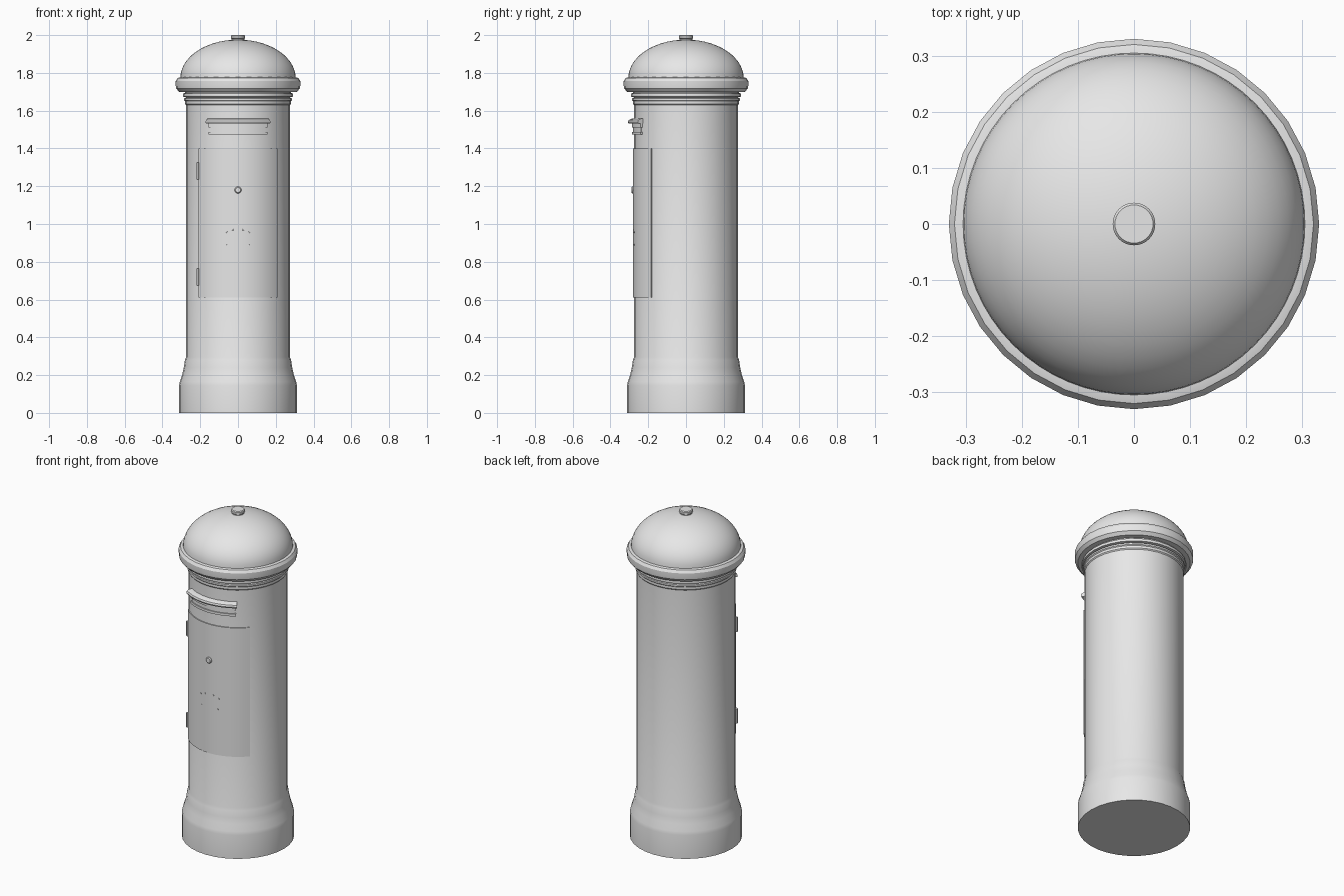
import bpy
import bmesh
from math import sin, cos, pi, radians, asin

cube = bpy.data.objects.get("Cube")
if cube:
    bpy.data.objects.remove(cube)

paint = bpy.data.materials.new("grey paint")
paint.use_nodes = True
paint.diffuse_color = (0.8, 0.8, 0.8, 1)
paint.node_tree.nodes["Principled BSDF"].inputs["Base Color"].default_value = paint.diffuse_color


def finish(name, bm, angle=30):
    """Turn a bmesh into a painted, smooth shaded object."""
    bmesh.ops.recalc_face_normals(bm, faces=bm.faces)
    mesh = bpy.data.meshes.new(name)
    bm.to_mesh(mesh)
    bm.free()
    mesh.materials.append(paint)
    obj = bpy.data.objects.new(name, mesh)
    bpy.context.collection.objects.link(obj)
    bpy.ops.object.select_all(action='DESELECT')
    obj.select_set(True)
    bpy.context.view_layer.objects.active = obj
    bpy.ops.object.shade_smooth_by_angle(angle=radians(angle))
    return obj


def turned(name, profile, sides=32):
    """Solid of revolution from (radius, height) points, closed at both ends."""
    bm = bmesh.new()
    rings = [[bm.verts.new((r * cos(2 * pi * i / sides), r * sin(2 * pi * i / sides), z))
              for i in range(sides)] for r, z in profile]
    for low, high in zip(rings, rings[1:]):
        for i in range(sides):
            j = (i + 1) % sides
            bm.faces.new((low[i], low[j], high[j], high[i]))
    bm.faces.new(rings[0])
    bm.faces.new(rings[-1])
    return finish(name, bm)


def curved_slab(name, half_width, section, radius, steps=16):
    """Sweep a closed (radius, height) section round the front of the column."""
    limit = asin(half_width / radius)
    bm = bmesh.new()
    rows = []
    for i in range(steps + 1):
        a = -limit + 2 * limit * i / steps
        rows.append([bm.verts.new((r * sin(a), -r * cos(a), z)) for r, z in section])
    n = len(section)
    for one, two in zip(rows, rows[1:]):
        for k in range(n):
            m = (k + 1) % n
            bm.faces.new((one[k], one[m], two[m], two[k]))
    bm.faces.new(rows[0])
    bm.faces.new(rows[-1])
    return finish(name, bm)


def box_section(inner, outer, bottom, top):
    return [(inner, bottom), (outer, bottom), (outer, top), (inner, top)]


def knob(name, x, z, radius, front, depth, sides=16):
    """Small round boss facing the front, with a softened rim."""
    obj = turned(name, [(radius, 0), (radius, depth * 0.75), (radius * 0.75, depth)], sides)
    obj.rotation_euler.x = pi / 2
    obj.location = (x, front + depth, z)
    return obj


# Column with flared plinth
turned("column", [(0.312, 0), (0.312, 0.145), (0.308, 0.165), (0.295, 0.205),
                  (0.287, 0.24), (0.281, 0.28), (0.275, 0.295), (0.275, 1.72)])

# Mouldings under the cap
turned("lower_moulding", [(0.272, 1.625), (0.28, 1.635), (0.28, 1.65), (0.285, 1.655),
                          (0.285, 1.665), (0.272, 1.67)])
turned("upper_moulding", [(0.272, 1.67), (0.29, 1.674), (0.292, 1.682),
                          (0.29, 1.69), (0.28, 1.695), (0.28, 1.71)])

# Overhanging rim, dome and top button
turned("cap_rim", [(0.27, 1.70), (0.312, 1.70), (0.328, 1.718), (0.33, 1.735),
                   (0.33, 1.757), (0.32, 1.773), (0.305, 1.777), (0.28, 1.777)])
dome = [(0.305 * cos(t), 1.773 + 0.203 * sin(t))
        for t in (pi / 2 * i / 14 for i in range(14))]
turned("dome", dome + [(0.008, 1.976)], 64)
turned("top_button", [(0.034, 1.96), (0.034, 1.98), (0.038, 1.984), (0.038, 1.995),
                      (0.034, 2.0)])

# Door on the front with its hinges and lock
curved_slab("door", 0.21, box_section(0.265, 0.28, 0.61, 1.40), 0.28, 20)
for label, z in (("lower", 0.72), ("upper", 1.28)):
    bm = bmesh.new()
    bmesh.ops.create_cone(bm, cap_ends=True, segments=12, radius1=0.008,
                          radius2=0.008, depth=0.09)
    finish(label + "_hinge", bm).location = (-0.213, -0.183, z)
knob("lock", 0, 1.18, 0.018, -0.289, 0.02, 24)

# Small relief studs on the door
for side in (-1, 1):
    for x, z in ((0.028, 0.97), (0.06, 0.957), (0.055, 0.89)):
        front = -(0.282 ** 2 - x * x) ** 0.5
        knob("door_stud", side * x, z, 0.005, front, 0.012, 8)

# Letter slot: hood, frame and sill
curved_slab("slot_hood", 0.17, [(0.265, 1.532), (0.305, 1.532), (0.308, 1.54),
                                (0.304, 1.55), (0.29, 1.557), (0.265, 1.56)], 0.305)
curved_slab("slot_frame", 0.145, box_section(0.265, 0.28, 1.485, 1.535), 0.28)
curved_slab("slot_upper_lip", 0.155, box_section(0.265, 0.286, 1.51, 1.533), 0.286)
curved_slab("slot_sill", 0.155, box_section(0.265, 0.286, 1.473, 1.488), 0.286)
